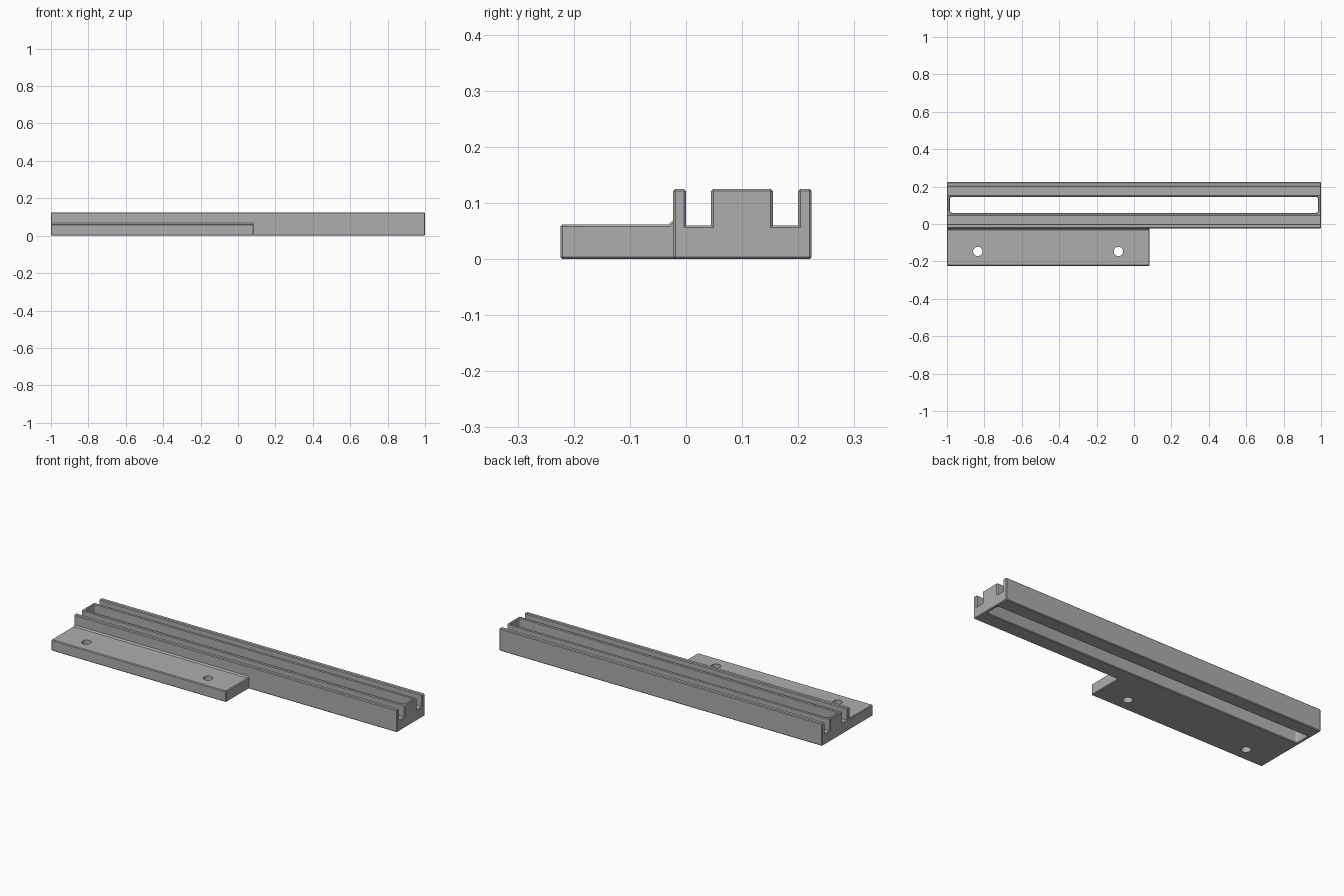
import bpy, bmesh, math

cube = bpy.data.objects.get("Cube")
if cube:
    bpy.data.objects.remove(cube, do_unlink=True)

grey = bpy.data.materials.new("plain grey")
grey.use_nodes = True
colour = (0.42, 0.42, 0.42, 1)
grey.diffuse_color = colour
grey.node_tree.nodes["Principled BSDF"].inputs["Base Color"].default_value = colour


def make(name, bm, cutter=False):
    """Turn a bmesh into a linked object."""
    bmesh.ops.recalc_face_normals(bm, faces=bm.faces)
    mesh = bpy.data.meshes.new(name)
    bm.to_mesh(mesh)
    bm.free()
    mesh.materials.append(grey)
    ob = bpy.data.objects.new(name, mesh)
    bpy.context.collection.objects.link(ob)
    if cutter:
        ob.hide_render = True
        ob.display_type = 'WIRE'
    return ob


def extrude_x(profile, x0, x1):
    """Sweep a (y, z) profile along x."""
    bm = bmesh.new()
    face = bm.faces.new([bm.verts.new((x0, y, z)) for y, z in profile])
    new = bmesh.ops.extrude_face_region(bm, geom=[face])["geom"]
    verts = [v for v in new if isinstance(v, bmesh.types.BMVert)]
    bmesh.ops.translate(bm, verts=verts, vec=(x1 - x0, 0, 0))
    return bm


def chamfer(bm, width):
    """Break the sharp outward edges only."""
    bmesh.ops.recalc_face_normals(bm, faces=bm.faces)
    sharp = [e for e in bm.edges if len(e.link_faces) == 2 and e.is_convex
             and e.calc_face_angle() > math.radians(50)]
    bmesh.ops.bevel(bm, geom=sharp, offset=width, segments=1,
                    affect='EDGES', clamp_overlap=True)


def boolean(ob, tool, operation):
    """Apply a boolean and discard the tool."""
    mod = ob.modifiers.new(operation, 'BOOLEAN')
    mod.operation, mod.object, mod.solver = operation, tool, 'EXACT'
    graph = bpy.context.evaluated_depsgraph_get()
    mesh = bpy.data.meshes.new_from_object(ob.evaluated_get(graph))
    ob.modifiers.clear()
    ob.data = mesh
    bpy.data.objects.remove(tool, do_unlink=True)


# Rail with two grooves either side of a raised centre block
TOP, FLOOR = 0.125, 0.06
rail_profile = [(-0.023, 0), (0.224, 0), (0.224, TOP), (0.2, TOP), (0.2, FLOOR),
                (0.155, FLOOR), (0.155, TOP), (0.045, TOP), (0.045, FLOOR),
                (0, FLOOR), (0, TOP), (-0.023, TOP)]
rail = make("grooved_rail", extrude_x(rail_profile, -1, 1))

# Long rounded slot through the centre block
bm = extrude_x([(0.06, -0.1), (0.144, -0.1), (0.144, 0.3), (0.06, 0.3)], -0.985, 0.985)
upright = [e for e in bm.edges if abs(e.verts[0].co.z - e.verts[1].co.z) > 0.1]
bmesh.ops.bevel(bm, geom=upright, offset=0.012, segments=4, profile=0.5, affect='EDGES')
boolean(rail, make("slot_cutter", bm, True), 'DIFFERENCE')

bm = bmesh.new()
bm.from_mesh(rail.data)
chamfer(bm, 0.004)
bm.to_mesh(rail.data)
bm.free()

# Mounting flange with a sloped fillet against the rail
flange_profile = [(-0.224, 0), (-0.01, 0), (-0.01, 0.069), (-0.023, 0.069),
                  (-0.031, 0.062), (-0.224, 0.062)]
bm = extrude_x(flange_profile, -1, 0.083)
chamfer(bm, 0.004)
flange = make("mounting_flange", bm)

# Screw holes
for x in (-0.835, -0.083):
    bm = bmesh.new()
    bmesh.ops.create_cone(bm, cap_ends=True, segments=32, radius1=0.025,
                          radius2=0.025, depth=0.4)
    bmesh.ops.translate(bm, verts=bm.verts, vec=(x, -0.147, 0))
    boolean(flange, make("hole_cutter", bm, True), 'DIFFERENCE')

boolean(rail, flange, 'UNION')
rail.name = "rail_with_flange"

# Smooth only the round hole walls and slot corners
bpy.ops.object.select_all(action='DESELECT')
rail.select_set(True)
bpy.context.view_layer.objects.active = rail
bpy.ops.object.shade_smooth_by_angle(angle=math.radians(30))
